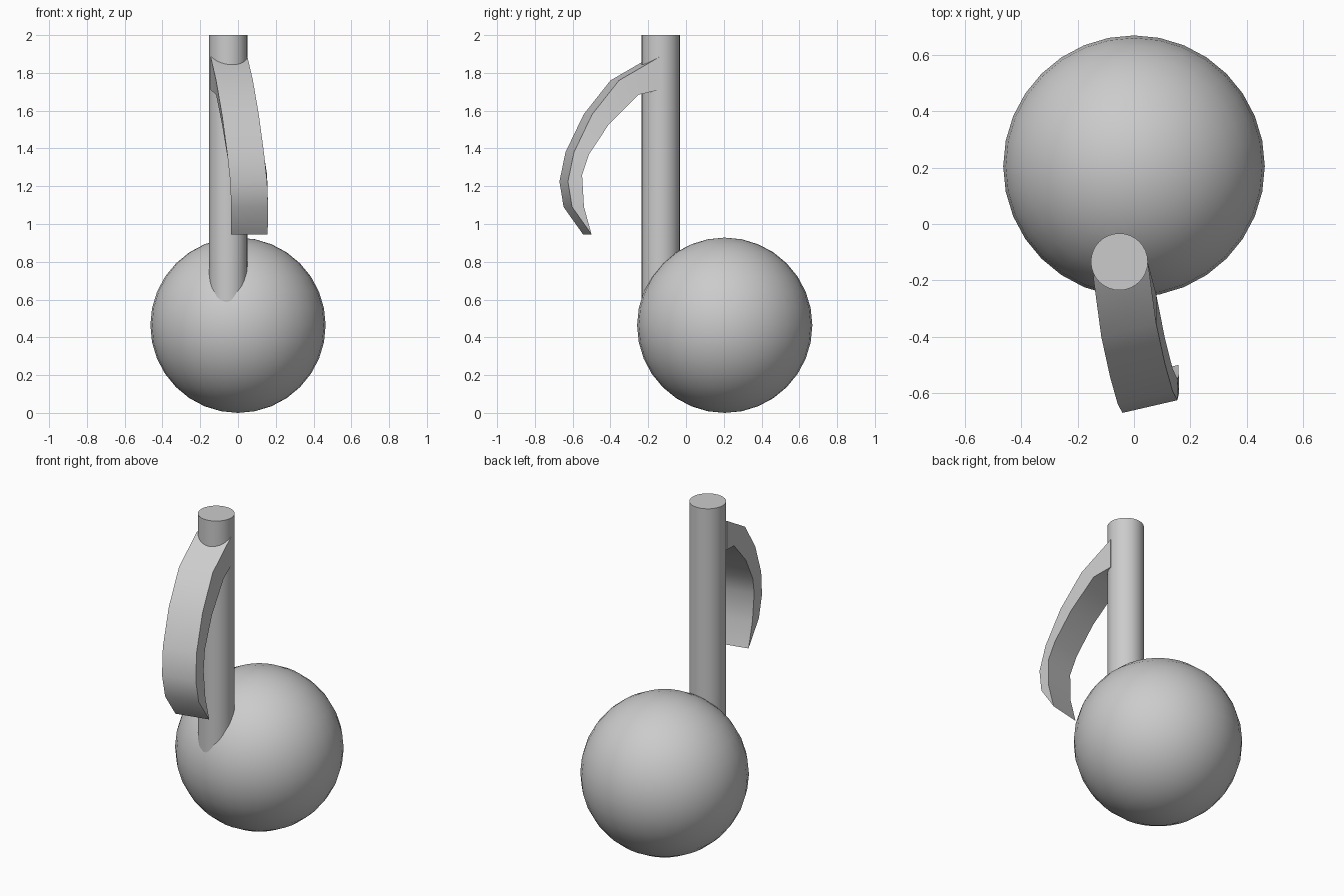
import bpy
import bmesh
from mathutils import Vector
from math import radians

cube = bpy.data.objects.get("Cube")
if cube:
    bpy.data.objects.remove(cube, do_unlink=True)

# Single grey material
grey = bpy.data.materials.new("plain_grey")
grey.use_nodes = True
colour = (0.6, 0.6, 0.6, 1)
grey.diffuse_color = colour
grey.node_tree.nodes["Principled BSDF"].inputs["Base Color"].default_value = colour


def finish(obj, name):
    obj.name = obj.data.name = name
    obj.data.materials.append(grey)
    bpy.ops.object.select_all(action="DESELECT")
    obj.select_set(True)
    bpy.context.view_layer.objects.active = obj
    bpy.ops.object.shade_smooth_by_angle(angle=radians(35))


# Round note head
bpy.ops.mesh.primitive_uv_sphere_add(segments=32, ring_count=16, radius=0.464,
                                     location=(0, 0.205, 0.464))
finish(bpy.context.object, "note_head")

# Upright stem, its foot sunk into the head
foot, top = 0.46, 2.0
bpy.ops.mesh.primitive_cylinder_add(vertices=32, radius=0.101, depth=top - foot,
                                    location=(-0.052, -0.134, (foot + top) / 2))
finish(bpy.context.object, "stem")

# Curved flag: stations of (x, outer y, outer z, inner y, inner z) on its left side
stations = [
    (0.050, -0.14, 1.885, -0.14, 1.71),
    (0.079, -0.355, 1.76, -0.25, 1.685),
    (0.110, -0.497, 1.58, -0.407, 1.53),
    (0.137, -0.593, 1.38, -0.513, 1.37),
    (0.154, -0.625, 1.225, -0.55, 1.26),
    (0.159, -0.603, 1.09, -0.54, 1.09),
]
tip = Vector((0.157, -0.50, 0.945))
across = Vector((-0.195, -0.045, 0))

bm = bmesh.new()
rings = []
for x, oy, oz, iy, iz in stations:
    outer, inner = Vector((x, oy, oz)), Vector((x, iy, iz))
    rings.append([bm.verts.new(p) for p in
                  (outer, outer + across, inner + across, inner)])
for a, b in zip(rings, rings[1:]):
    for i in range(4):
        j = (i + 1) % 4
        bm.faces.new((a[i], a[j], b[j], b[i]))
# Close the root and bring the end to a sharp edge
bm.faces.new(rings[0])
near, far = bm.verts.new(tip), bm.verts.new(tip + across)
o_near, o_far, i_far, i_near = rings[-1]
bm.faces.new((o_near, o_far, far, near))
bm.faces.new((i_far, i_near, near, far))
bm.faces.new((o_far, i_far, far))
bm.faces.new((i_near, o_near, near))
bmesh.ops.recalc_face_normals(bm, faces=bm.faces)
mesh = bpy.data.meshes.new("flag")
bm.to_mesh(mesh)
bm.free()
flag = bpy.data.objects.new("flag", mesh)
bpy.context.collection.objects.link(flag)
finish(flag, "flag")
